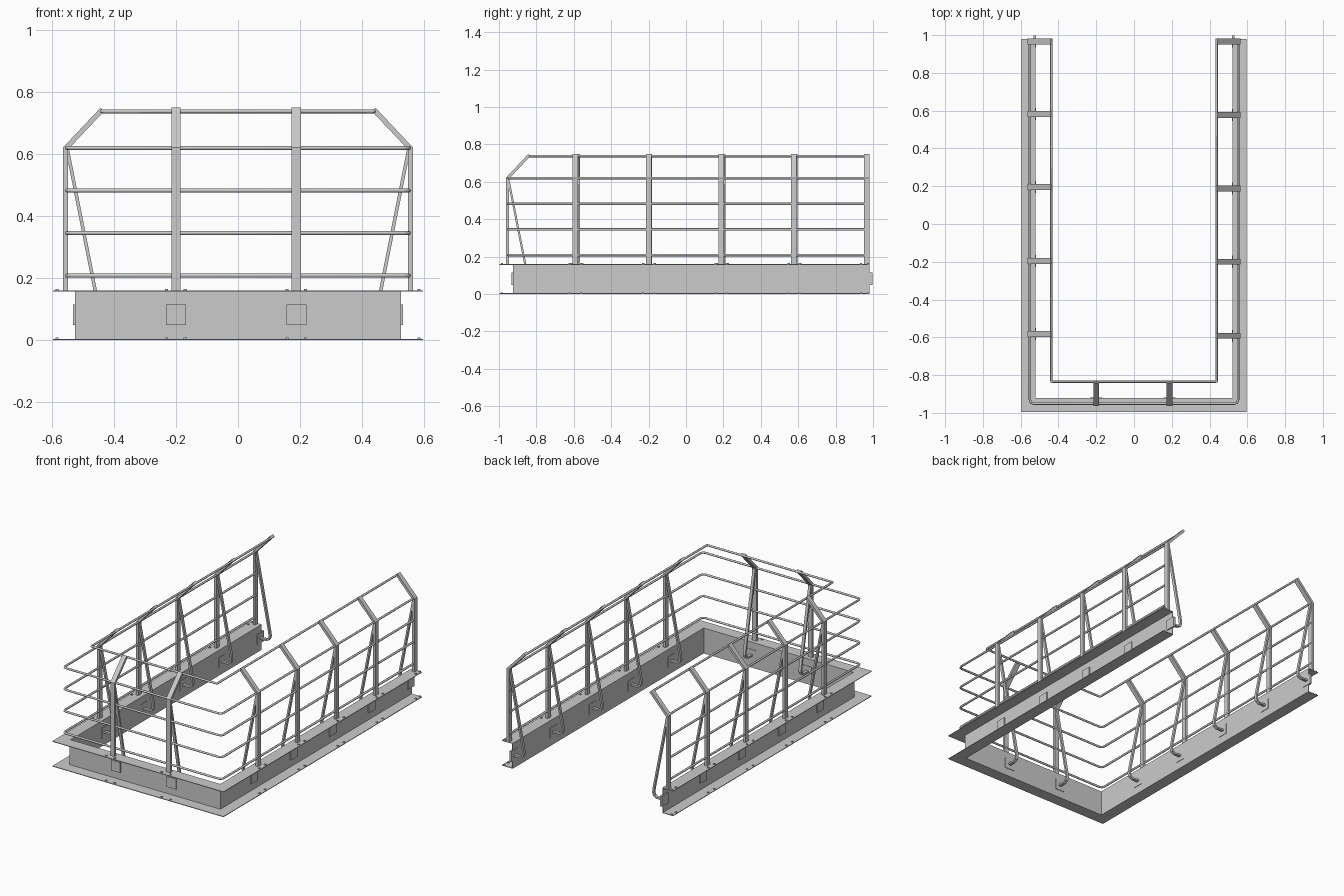
import bpy, bmesh
from mathutils import Vector

if "Cube" in bpy.data.objects:
    bpy.data.objects.remove(bpy.data.objects["Cube"])

WEB_X, WEB_Y, END_Y, TOP = 0.525, 0.925, 0.98, 0.16

# Local frame of each side: t runs along the beam, w points outward from the web
SIDES = {
    "right": (lambda t, w, z: (WEB_X + w, t, z), [-0.592, -0.2, 0.188, 0.577, 0.966]),
    "left": (lambda t, w, z: (-WEB_X - w, t, z), [-0.582, -0.196, 0.196, 0.582, 0.966]),
    "front": (lambda t, w, z: (t, -WEB_Y - w, z), [-0.2, 0.188]),
}


def finish(name, bm):
    bmesh.ops.recalc_face_normals(bm, faces=bm.faces)
    mesh = bpy.data.meshes.new(name)
    bm.to_mesh(mesh)
    bm.free()
    obj = bpy.data.objects.new(name, mesh)
    bpy.context.collection.objects.link(obj)
    return obj


def loft(bm, rings):
    """Skin a list of equal closed rings and cap both ends."""
    vs = [[bm.verts.new(p) for p in r] for r in rings]
    n = len(vs[0])
    for a, b in zip(vs, vs[1:]):
        for i in range(n):
            j = (i + 1) % n
            bm.faces.new((a[i], a[j], b[j], b[i]))
    bm.faces.new(vs[0])
    bm.faces.new(vs[-1])


def ribbon(path, thick):
    """Closed outline of a bent strip following a (w, z) path."""
    pts = [Vector(p) for p in path]
    dirs = [(b - a).normalized() for a, b in zip(pts, pts[1:])]
    one, two = [], []
    for i, p in enumerate(pts):
        d0, d1 = dirs[max(i - 1, 0)], dirs[min(i, len(dirs) - 1)]
        n0, n1 = Vector((-d0.y, d0.x)), Vector((-d1.y, d1.x))
        m = (n0 + n1).normalized()
        off = m * (thick / 2 / m.dot(n0))
        one.append(p + off)
        two.append(p - off)
    return one + two[::-1]


def prism(bm, place, outline, t, width):
    loft(bm, [[place(t + s * width / 2, w, z) for w, z in outline] for s in (-1, 1)])


def box(bm, place, t, w, z, st, sw, sz):
    a, b = sw / 2, sz / 2
    prism(bm, place, [(w - a, z - b), (w + a, z - b), (w + a, z + b), (w - a, z + b)], t, st)


# Base: outward-facing channel swept round the U with mitred corners
s = 0.004
profile = [(0, 0), (0.075, 0), (0.075, s), (s, s), (s, TOP - s),
           (0.075, TOP - s), (0.075, TOP), (0, TOP)]
bm = bmesh.new()
loft(bm, [[(sx * (WEB_X - s + d), END_Y if end else -(WEB_Y - s + d), z) for d, z in profile]
          for sx, end in ((-1, 1), (-1, 0), (1, 0), (1, 1))])
finish("base_channel", bm)

# Posts, braces, clamp plates and bolts on every side
post = ribbon([(0.03, TOP), (0.03, 0.618), (-0.088, 0.743)], 0.016)
brace = ribbon([(0.024, 0.61), (-0.07, 0.135), (-0.073, 0.108), (-0.066, 0.09),
                (-0.05, 0.081), (0.0, 0.081)], 0.011)
for side, (place, stations) in SIDES.items():
    posts, braces, plates, bolts = (bmesh.new() for _ in range(4))
    for t in stations:
        prism(posts, place, post, t, 0.03)
        prism(braces, place, brace, t, 0.018)
        box(plates, place, t, 0, 0.082, 0.064, 0.014, 0.066)
        for e in (-1, 1):
            tb = min(t + e * 0.03, 0.974)
            for z in (TOP + 0.001, 0.004):
                box(bolts, place, tb, 0.058, z, 0.01, 0.01, 0.008)
    finish(side + "_posts", posts)
    finish(side + "_braces", braces)
    finish(side + "_clamp_plates", plates)
    finish(side + "_bolts", bolts)


# Rails: round bars bent into a U
def rail(name, x, y, z, r):
    half = [(x, 0.972), (x, y + r), (x - r * 0.29, y + r * 0.29), (x - r, y)]
    pts = half + [(-px, py) for px, py in reversed(half)]
    cu = bpy.data.curves.new(name, "CURVE")
    cu.dimensions = "3D"
    cu.bevel_depth = 0.0065
    cu.bevel_resolution = 2
    cu.use_fill_caps = True
    sp = cu.splines.new("POLY")
    sp.points.add(len(pts) - 1)
    for p, (px, py) in zip(sp.points, pts):
        p.co = (px, py, z, 1)
    bpy.context.collection.objects.link(bpy.data.objects.new(name, cu))


for i, z in enumerate((0.208, 0.345, 0.482, 0.619)):
    rail(f"rail_{i + 1}", 0.551, -0.951, z, 0.02)
rail("top_rail", 0.438, -0.835, 0.737, 0.006)
